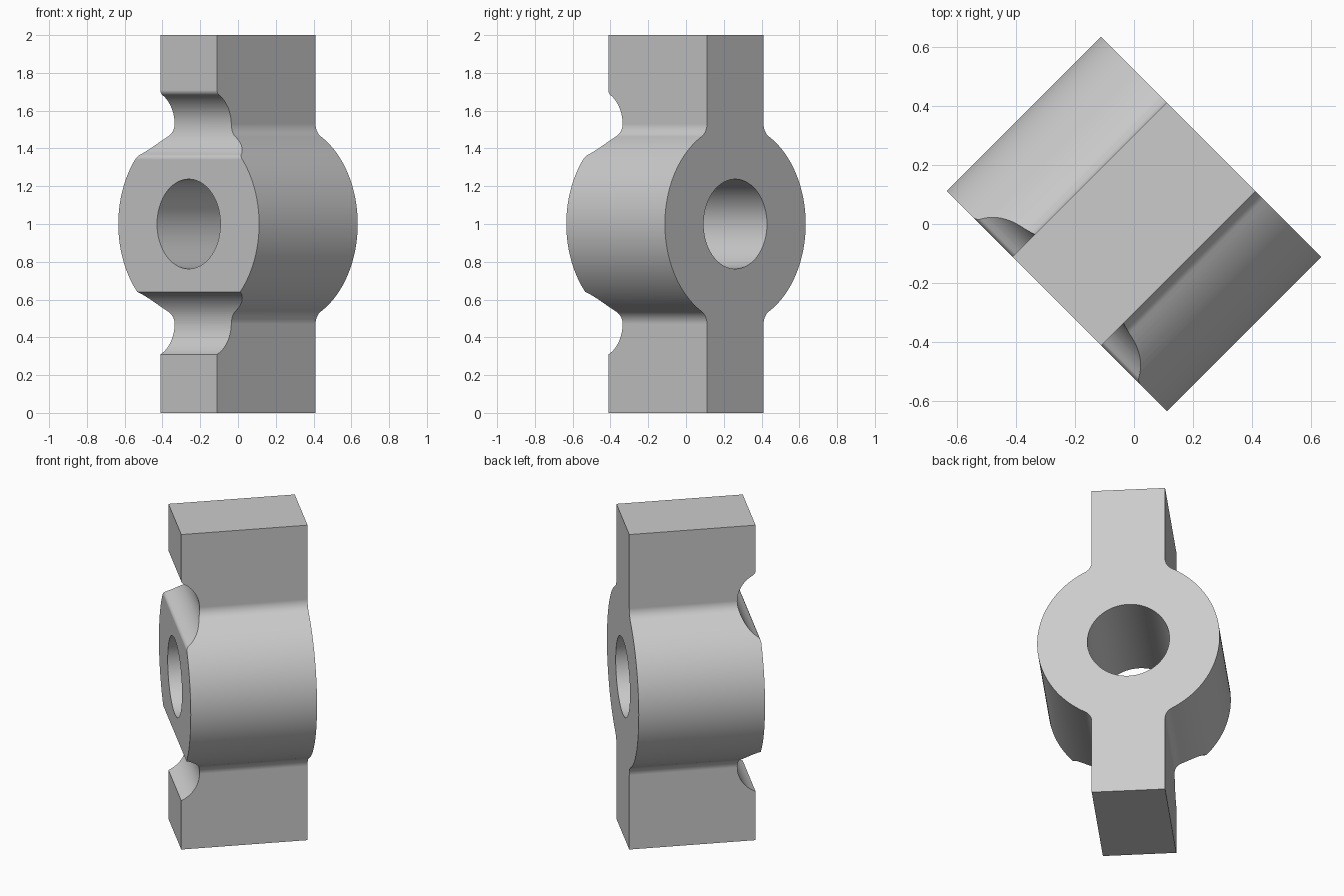
import bpy, bmesh
from math import sin, cos, radians, degrees, atan2, sqrt
from mathutils import Matrix

cube = bpy.data.objects.get("Cube")
if cube:
    bpy.data.objects.remove(cube, do_unlink=True)

HALF_DEPTH = 0.369      # half thickness along the bore
STEM = 0.212            # half width of the bar
RING = 0.527            # hub radius
BORE = 0.2375
FILLET_Z = 0.53         # height above hub centre where the fillet leaves the bar
NOTCH_R, NOTCH_Y, NOTCH_Z = 0.181, -0.443, 0.525
ROUND = 0.03            # rounded lips of the upper notch

steel = bpy.data.materials.new("plain grey")
steel.use_nodes = True
grey = (0.6, 0.6, 0.6, 1)
steel.diffuse_color = grey
steel.node_tree.nodes["Principled BSDF"].inputs["Base Color"].default_value = grey


def arc(cx, cy, r, start, end, steps):
    angles = [radians(start + (end - start) * i / steps) for i in range(steps + 1)]
    return [(cx + r * cos(a), cy + r * sin(a)) for a in angles]


def prism(name, points, half, along):
    """Extrude a closed profile by half to both sides along x or y."""
    bm = bmesh.new()
    place = (lambda p: (p[0], -half, p[1])) if along == "y" else (lambda p: (-half, p[0], p[1]))
    face = bm.faces.new([bm.verts.new(place(p)) for p in points])
    new = bmesh.ops.extrude_face_region(bm, geom=[face])["geom"]
    shift = (0, 2 * half, 0) if along == "y" else (2 * half, 0, 0)
    bmesh.ops.translate(bm, vec=shift, verts=[g for g in new if isinstance(g, bmesh.types.BMVert)])
    bmesh.ops.recalc_face_normals(bm, faces=bm.faces)
    mesh = bpy.data.meshes.new(name)
    bm.to_mesh(mesh)
    bm.free()
    obj = bpy.data.objects.new(name, mesh)
    bpy.context.collection.objects.link(obj)
    return obj


# Body outline: bar, fillets and round hub, mirrored from one quarter
fillet = (STEM**2 + FILLET_Z**2 - RING**2) / (2 * (RING - STEM))
touch = degrees(atan2(FILLET_Z, STEM + fillet))
quarter = [(STEM, 1)]
quarter += arc(STEM + fillet, FILLET_Z, fillet, 180, 180 + touch, 12)
quarter += arc(0, 0, RING, touch, 0, 28)[1:]
right = quarter + [(x, -z) for x, z in reversed(quarter[:-1])]
outline = right + [(-x, z) for x, z in reversed(right)]
body = prism("hub_bracket", outline, HALF_DEPTH, "y")
body.data.materials.append(steel)

# Bore through the hub
bore = prism("bore_cutter", arc(0, 0, BORE, 0, 360, 72)[:-1], 1, "y")

# Lower notch: plain round groove
lower = prism("lower_notch_cutter",
              arc(NOTCH_Y, -NOTCH_Z, NOTCH_R, 0, 360, 96)[:-1], 1, "x")

# Upper notch: the same groove with rounded lips
lip_y = -HALF_DEPTH + ROUND
rise = sqrt((NOTCH_R + ROUND)**2 - (lip_y - NOTCH_Y)**2)
turn = degrees(atan2(rise, lip_y - NOTCH_Y))
half_a = arc(lip_y, -rise, ROUND, 180, 180 - turn, 8)
groove = half_a + arc(NOTCH_Y, 0, NOTCH_R, -turn, turn, 32)[1:-1]
groove += [(y, -z) for y, z in reversed(half_a)]
groove = [(-0.7, -rise)] + groove + [(-0.7, rise)]
upper = prism("upper_notch_cutter", [(y, z + NOTCH_Z) for y, z in groove], 1, "x")

# Cut, then bake the result
cutters = [bore, lower, upper]
for c in cutters:
    c.hide_render = True
    mod = body.modifiers.new(c.name, "BOOLEAN")
    mod.operation, mod.solver, mod.object = "DIFFERENCE", "EXACT", c
graph = bpy.context.evaluated_depsgraph_get()
baked = bpy.data.meshes.new_from_object(body.evaluated_get(graph))
body.modifiers.clear()
body.data = baked
for c in cutters:
    bpy.data.objects.remove(c, do_unlink=True)

# Turn the bracket diagonally and stand it on the ground
baked.transform(Matrix.Translation((0, 0, 1)) @ Matrix.Rotation(radians(-45), 4, "Z"))

# Smooth curves, crisp edges
bpy.ops.object.select_all(action="DESELECT")
body.select_set(True)
bpy.context.view_layer.objects.active = body
bpy.ops.object.shade_smooth_by_angle(angle=radians(25))
weighted = body.modifiers.new("weighted normals", "WEIGHTED_NORMAL")
weighted.keep_sharp = True
